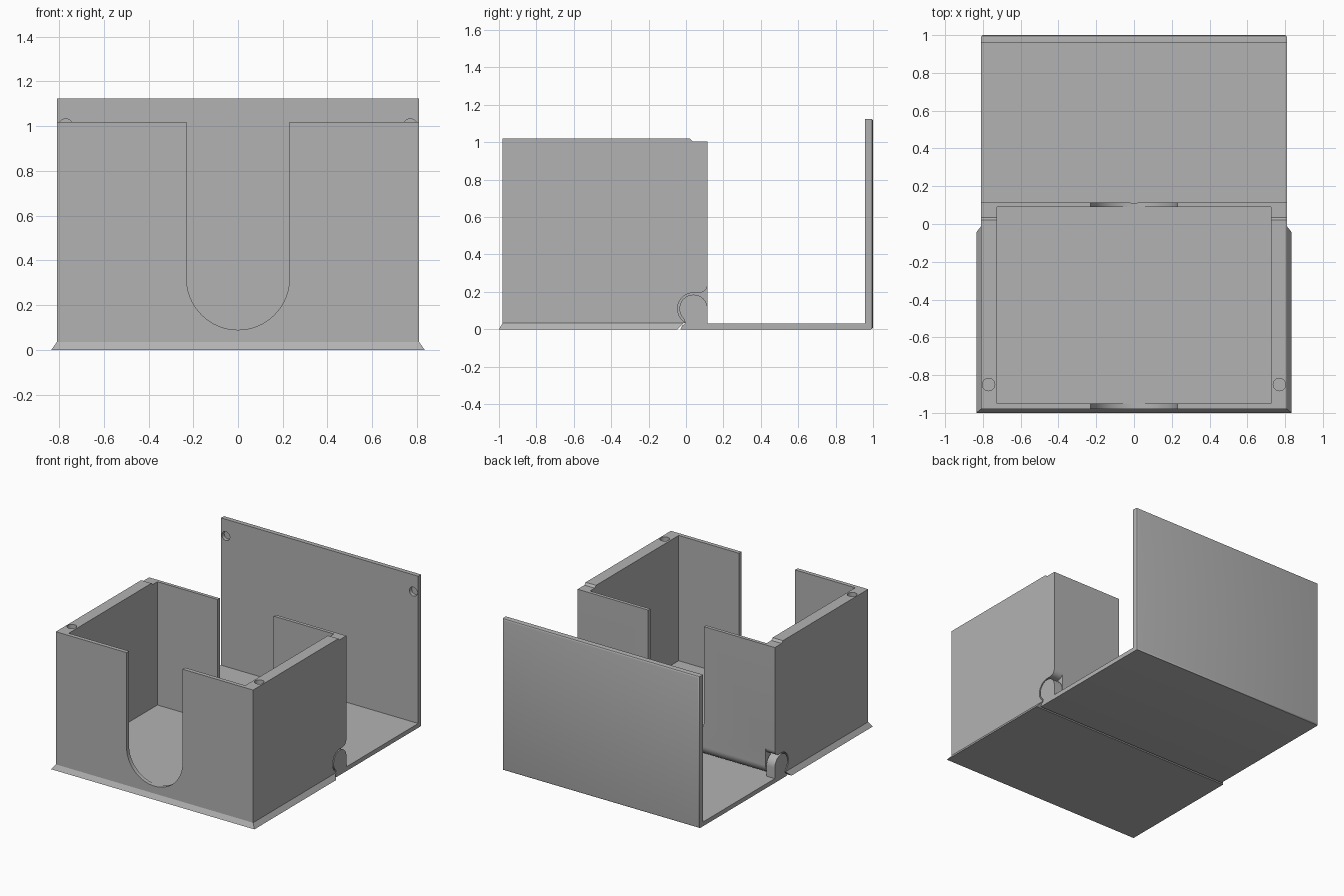
import bpy, bmesh, math

if "Cube" in bpy.data.objects:
    bpy.data.objects.remove(bpy.data.objects["Cube"])

grey = bpy.data.materials.new("plain grey")
grey.diffuse_color = (0.448, 0.448, 0.448, 1)
grey.use_nodes = True
grey.node_tree.nodes["Principled BSDF"].inputs["Base Color"].default_value = grey.diffuse_color


def arc(cu, cv, r, a0, a1, n=20):
    """Points on a circular arc, angles in degrees."""
    steps = [math.radians(a0 + (a1 - a0) * i / n) for i in range(n + 1)]
    return [(cu + r * math.cos(a), cv + r * math.sin(a)) for a in steps]


def prism(name, pts, axis, a, b):
    """Extrude a 2D outline along an axis from a to b."""
    place = {"x": lambda u, v, w: (w, u, v),
             "y": lambda u, v, w: (u, w, v),
             "z": lambda u, v, w: (u, v, w)}[axis]
    bm = bmesh.new()
    ends = [[bm.verts.new(place(u, v, w)) for u, v in pts] for w in (a, b)]
    for ring in ends:
        bm.faces.new(ring)
    n = len(pts)
    for i in range(n):
        j = (i + 1) % n
        bm.faces.new((ends[0][i], ends[0][j], ends[1][j], ends[1][i]))
    bmesh.ops.recalc_face_normals(bm, faces=bm.faces)
    me = bpy.data.meshes.new(name)
    bm.to_mesh(me)
    bm.free()
    me.materials.append(grey)
    ob = bpy.data.objects.new(name, me)
    bpy.context.collection.objects.link(ob)
    return ob


def rect(u0, v0, u1, v1):
    return [(u0, v0), (u1, v0), (u1, v1), (u0, v1)]


def cut(ob, cutters):
    """Subtract the cutters, bake the result and remove them."""
    for c in cutters:
        m = ob.modifiers.new("cut", "BOOLEAN")
        m.operation, m.solver, m.object = "DIFFERENCE", "EXACT", c
        c.hide_render = True
    dg = bpy.context.evaluated_depsgraph_get()
    me = bpy.data.meshes.new_from_object(ob.evaluated_get(dg))
    ob.modifiers.clear()
    ob.data = me
    for c in cutters:
        bpy.data.objects.remove(c)


def smooth(ob):
    bpy.ops.object.select_all(action="DESELECT")
    ob.select_set(True)
    bpy.context.view_layer.objects.active = ob
    bpy.ops.object.shade_smooth_by_angle(angle=math.radians(30))


W = 0.81            # half width
HY, HZ = 0.04, 0.11  # hinge centre

# Box body: side outline with rounded lower back corner and stepped top
body = prism("box_body",
             [(-0.98, 0.01), (-0.035, 0.01), (-0.015, 0.035)]
             + arc(HY, HZ, 0.075, 270, 360)
             + [(0.115, 1.005), (0.035, 1.005), (0.02, 1.02), (-0.98, 1.02)],
             "x", -W, W)
cutters = [
    # card cavity
    prism("cavity", rect(-0.725, -0.95, 0.725, 0.09), "z", 0.09, 1.2),
    # round-bottomed thumb slots, front and back
    prism("front_slot", [(0.23, 1.2), (-0.23, 1.2)] + arc(0, 0.32, 0.23, 180, 360, 32),
          "y", -1.1, -0.9),
    prism("back_slot", [(0.23, 1.2), (-0.23, 1.2)] + arc(0, 0.32, 0.23, 180, 360, 32),
          "y", 0.05, 0.2),
]
pocket = ([(0.2, -0.01), (0.2, 0.24)] + arc(0.07, 0.24, 0.045, 0, -90, 10)
          + arc(HY, HZ, 0.085, 90, 235, 28) + [(-0.009, -0.01)])
for s in (-1, 1):
    # hinge pocket and magnet hole on each side
    cutters.append(prism("hinge_pocket", pocket, "x", s * 0.735, s * 0.9))
    cutters.append(prism("magnet_hole", arc(s * 0.77, -0.85, 0.033, 0, 345, 23),
                         "z", 0.985, 1.1))
cut(body, cutters)

# Flared base skirt, closed by a slanted edge at the hinge gap
skirt = prism("base_skirt", rect(-0.835, -1, 0.835, -0.045), "z", 0, 0.035)
for v in skirt.data.vertices:
    if v.co.z > 0.01:
        v.co.x *= W / 0.835
        v.co.y = -0.98 if v.co.y < -0.5 else -0.012

# Lid: floor plate and upright panel in one L outline
lid = prism("lid", [(-0.03, 0), (1, 0), (1, 1.125), (0.957, 1.125), (0.957, 0.032),
                    (-0.004, 0.032), (-0.02, 0.02)], "x", -W, W)
bm = bmesh.new()
bm.from_mesh(lid.data)
outer = [e for e in bm.edges if all(v.co.y > 0.999 for v in e.verts)]
bmesh.ops.bevel(bm, geom=outer, offset=0.012, segments=3, profile=0.5,
                affect="EDGES")
bm.to_mesh(lid.data)
bm.free()
cut(lid, [prism("magnet_hole", arc(s * 0.77, 1.0, 0.033, 0, 345, 23), "y", 0.9, 0.985)
          for s in (-1, 1)])

# Hinge knuckles standing on the lid plate
knuckle = arc(HY, HZ, 0.075, 0, 230, 36) + [(-0.004, 0.02), (0.115, 0.02)]
parts = [body, skirt, lid]
for s, side in ((-1, "left"), (1, "right")):
    parts.append(prism(side + "_hinge_knuckle", knuckle, "x", s * 0.742, s * W))

for ob in parts:
    smooth(ob)
